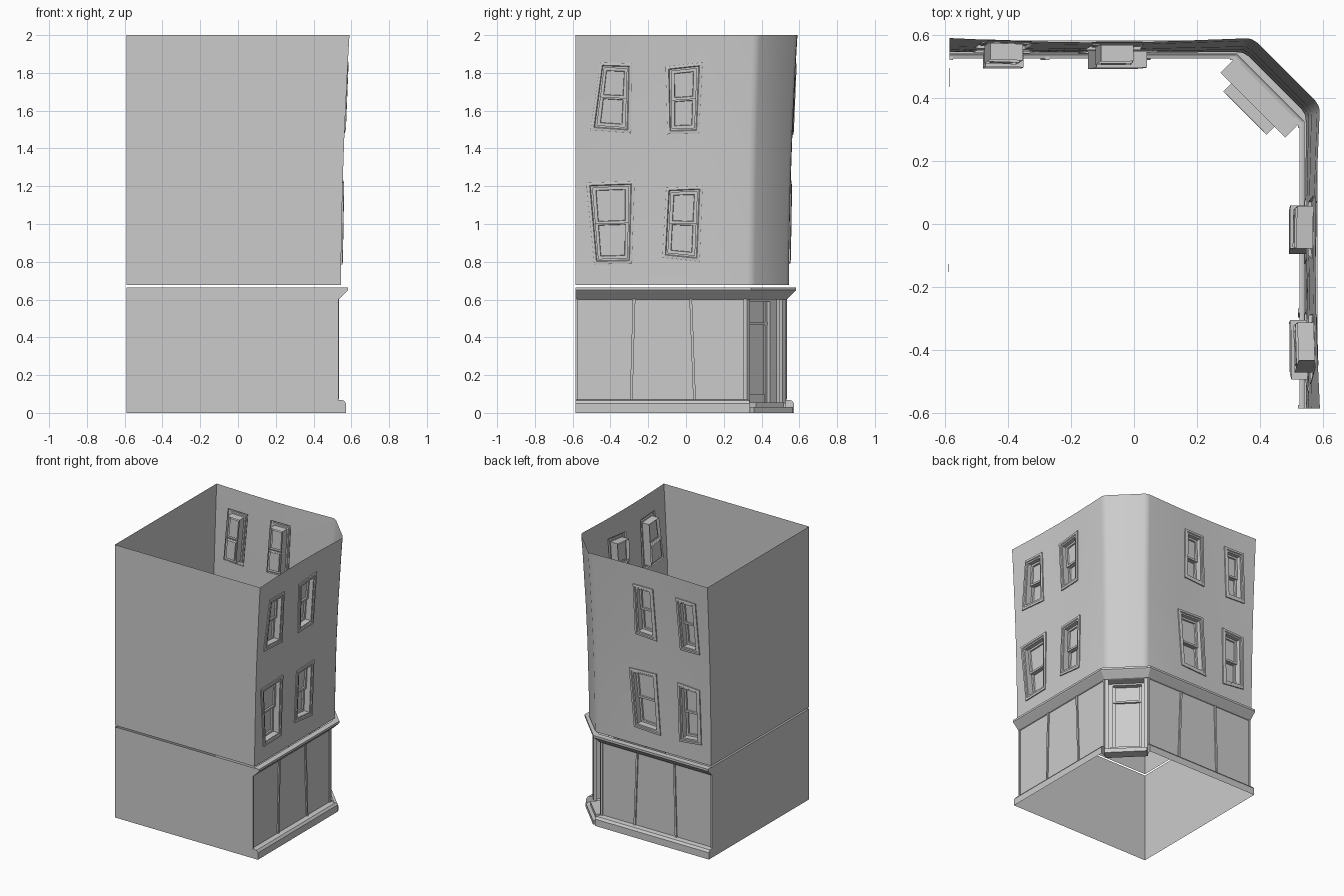
import bpy, bmesh, math
from mathutils import Vector

if "Cube" in bpy.data.objects:
    bpy.data.objects.remove(bpy.data.objects["Cube"])

E = -0.586                       # plane of the plain front and left walls
RZ = (0.676, 0.8, 1.21, 1.48, 1.855, 2.0)
right = lambda s, d, z: Vector((d, s, z))
back = lambda s, d, z: Vector((s, d, z))


def corner(u, n, z):             # frame of the cut corner: along, outward, up
    k = math.sqrt(0.5)
    return Vector((0.4225 + k * (n - u), 0.4225 + k * (n + u), z))


def finish(name, bm, smooth=False, recalc=True):
    bmesh.ops.remove_doubles(bm, verts=bm.verts, dist=1e-5)
    if recalc:
        bmesh.ops.recalc_face_normals(bm, faces=bm.faces)
    me = bpy.data.meshes.new(name)
    bm.to_mesh(me)
    bm.free()
    ob = bpy.data.objects.new(name, me)
    bpy.context.collection.objects.link(ob)
    if smooth:
        bpy.ops.object.select_all(action='DESELECT')
        bpy.context.view_layer.objects.active = ob
        ob.select_set(True)
        bpy.ops.object.shade_smooth_by_angle(angle=math.radians(35))
    return ob


def face(bm, pts):
    return bm.faces.new([bm.verts.new(p) for p in pts])


def loft(bm, rings, cap=False):
    for a, b in zip(rings, rings[1:]):
        for i in range(len(a)):
            j = (i + 1) % len(a)
            face(bm, (a[i], a[j], b[j], b[i]))
    if cap:
        face(bm, rings[-1])


def box(bm, f, s0, s1, d0, d1, z0, z1, tilt=0):
    def ring(z, t):
        return [f(s + t, d, z) for s, d in ((s0, d0), (s1, d0), (s1, d1), (s0, d1))]
    lo, hi = ring(z0, 0), ring(z1, tilt)
    face(bm, lo)
    loft(bm, [lo, hi], True)


def flare(s, z):                 # outward lean of the upper walls
    t = max(0, (z - 0.676) / 1.324)
    bow = max(0, 1 - ((s + 0.1) / 0.47) ** 2)
    return 0.545 + 0.045 * t ** 1.8 - 0.014 * bow * t


# crooked window corners: (s, z) for low-left, low-right, top-right, top-left
WINDOWS = {
    right: [[(-.487, .785), (-.285, .79), (-.27, 1.23), (-.53, 1.22)],
            [(-.127, .822), (.074, .80), (.09, 1.204), (-.106, 1.194)],
            [(-.508, 1.496), (-.29, 1.48), (-.286, 1.852), (-.455, 1.857)],
            [(-.10, 1.475), (.07, 1.48), (.09, 1.857), (-.11, 1.835)]],
    back: [[(-.51, .81), (-.33, .79), (-.32, 1.22), (-.50, 1.21)],
           [(-.178, .79), (.036, .80), (.074, 1.225), (-.147, 1.235)],
           [(-.506, 1.475), (-.346, 1.47), (-.32, 1.85), (-.483, 1.85)],
           [(-.155, 1.48), (.02, 1.49), (.028, 1.86), (-.132, 1.86)]]}

# upper walls with window openings, rounded cut corner, plain front and left
bm = bmesh.new()
for f, wins in WINDOWS.items():
    end = lambda z: 0.325 + 0.6 * (flare(.36, z) - 0.545)
    cols = [[(E, z) for z in RZ]]
    bounds = [E, -.4, -.3, -.1, .06]
    for c in range(4):
        a, b = wins[c // 2], wins[2 + c // 2]
        k = (0, 3) if c % 2 == 0 else (1, 2)
        cols.append([(a[k[0]][0], RZ[0])] + [a[k[0]], a[k[1]], b[k[0]], b[k[1]]] + [(b[k[1]][0], 2.0)])
    cols.append([(end(z), z) for z in RZ])
    P = [[f(s, flare(s, z), z) for s, z in col] for col in cols]
    for c in (1, 2):             # soft bend into the cut corner
        P.append([f(end(z) + .02 * c, flare(.36, z) - .005 * c * c + .003 * c, z) for z in RZ])
    if f is right:
        tail = P[-1]
        first = P[0]
    else:
        P.append(tail)
        last = P[0]
    for c in range(len(P) - 1):
        for r in range(5):
            if not (c in (1, 3) and r in (1, 3)):
                face(bm, (P[c][r], P[c + 1][r], P[c + 1][r + 1], P[c][r + 1]))
lo, hi = Vector((E - .003, E, RZ[0])), Vector((E - .003, E, 2))
face(bm, [lo] + first + [hi])
face(bm, [lo] + last + [hi])
finish("upper_walls", bm, True)


# windows: raised trim, deep reveal, two sashes
def window(bm, f, q):
    w = (abs(q[1][0] - q[0][0]) + abs(q[2][0] - q[3][0])) / 2
    h = (q[3][1] - q[0][1] + q[2][1] - q[1][1]) / 2

    def ring(m, dep, b0=0.0, b1=1.0, e=0.0):
        out = []
        for a, b in ((0, 0), (1, 0), (1, 1), (0, 1)):
            ma = (m + e) / w
            a = ma if a == 0 else 1 - ma
            b = b0 + m / h if b == 0 else b1 - m / h
            s, z = [(1 - a) * (1 - b) * q[0][i] + a * (1 - b) * q[1][i]
                    + a * b * q[2][i] + (1 - a) * b * q[3][i] for i in (0, 1)]
            out.append(f(s, flare(s, z) + dep, z))
        return out

    loft(bm, [ring(0, -.003), ring(0, .008), ring(.016, .01), ring(.02, .004),
              ring(.03, .004), ring(.03, -.052)])
    e = .03 / h
    for b0, b1, d in ((e, .51, -.04), (.49, 1 - e, -.026)):
        loft(bm, [ring(0, -.052, b0, b1, .03), ring(0, d, b0, b1, .03),
                  ring(.014, d, b0, b1, .03), ring(.016, d - .01, b0, b1, .03)], True)


for f, label in ((right, "right"), (back, "back")):
    for i, q in enumerate(WINDOWS[f]):
        bm = bmesh.new()
        window(bm, f, q)
        finish(f"{label}_window_{i + 1}", bm)

# ground storey: base, shop wall and cornice swept round the corner
prof = [(.572, 0), (.572, .05), (.56, .066), (.525, .07), (.525, .6), (.535, .603),
        (.575, .642), (.582, .65), (.582, .665), (.54, .665)]
cut = lambda d: 0.32 + 0.414 * (d - .525)
bm = bmesh.new()
for f in (right, back):
    for (d0, z0), (d1, z1) in zip(prof, prof[1:]):
        face(bm, (f(E, d0, z0), f(cut(d0), d0, z0), f(cut(d1), d1, z1), f(E, d1, z1)))
    face(bm, [f(cut(d), d, z) for d, z in prof[:4]] + [f(cut(.525), .525, 0)])
    face(bm, [f(E, d, z) for d, z in prof[:9]] + [Vector((E - .003, E, .665)), Vector((E - .003, E, 0))])
for (d0, z0), (d1, z1) in list(zip(prof, prof[1:]))[4:]:
    face(bm, (right(cut(d0), d0, z0), back(cut(d0), d0, z0), back(cut(d1), d1, z1), right(cut(d1), d1, z1)))
finish("ground_storey", bm)

# shopfront mullions and edge frames
bm = bmesh.new()
for f in (right, back):
    for s, t in ((-.29, .015), (.045, -.02)):
        box(bm, f, s - .007, s + .007, .52, .534, .07, .602, t)
    box(bm, f, E, E + .012, .52, .533, .07, .602)
    box(bm, f, .305, .322, .52, .533, .07, .602)
finish("shopfront_mullions", bm)

# recessed corner doorway
bm = bmesh.new()


def opening(w, n, z0, z1):
    return [corner(u, n, z) for u, z in ((-w, z0), (w, z0), (w, z1), (-w, z1))]


loft(bm, [opening(.145, 0, .05, .602), opening(.145, -.064, .05, .602),
          opening(.097, -.064, .055, .59), opening(.097, -.099, .055, .59)], True)
finish("door_recess", bm)

bm = bmesh.new()
for sgn in (-1, 1):
    a, b = sorted((sgn * .122, sgn * .145))
    box(bm, corner, a, b, -.02, .004, .05, .602)
    a, b = sorted((sgn * .082, sgn * .097))
    box(bm, corner, a, b, -.1, -.088, .055, .59)
box(bm, corner, -.097, .097, -.1, -.085, .465, .48)
box(bm, corner, -.082, .082, -.1, -.09, .055, .1)
finish("door_frame", bm)

# entrance steps
bm = bmesh.new()
box(bm, corner, -.145, .145, -.02, .055, 0, .03)
box(bm, corner, -.105, .105, -.064, .03, .03, .055)
finish("entrance_steps", bm)
